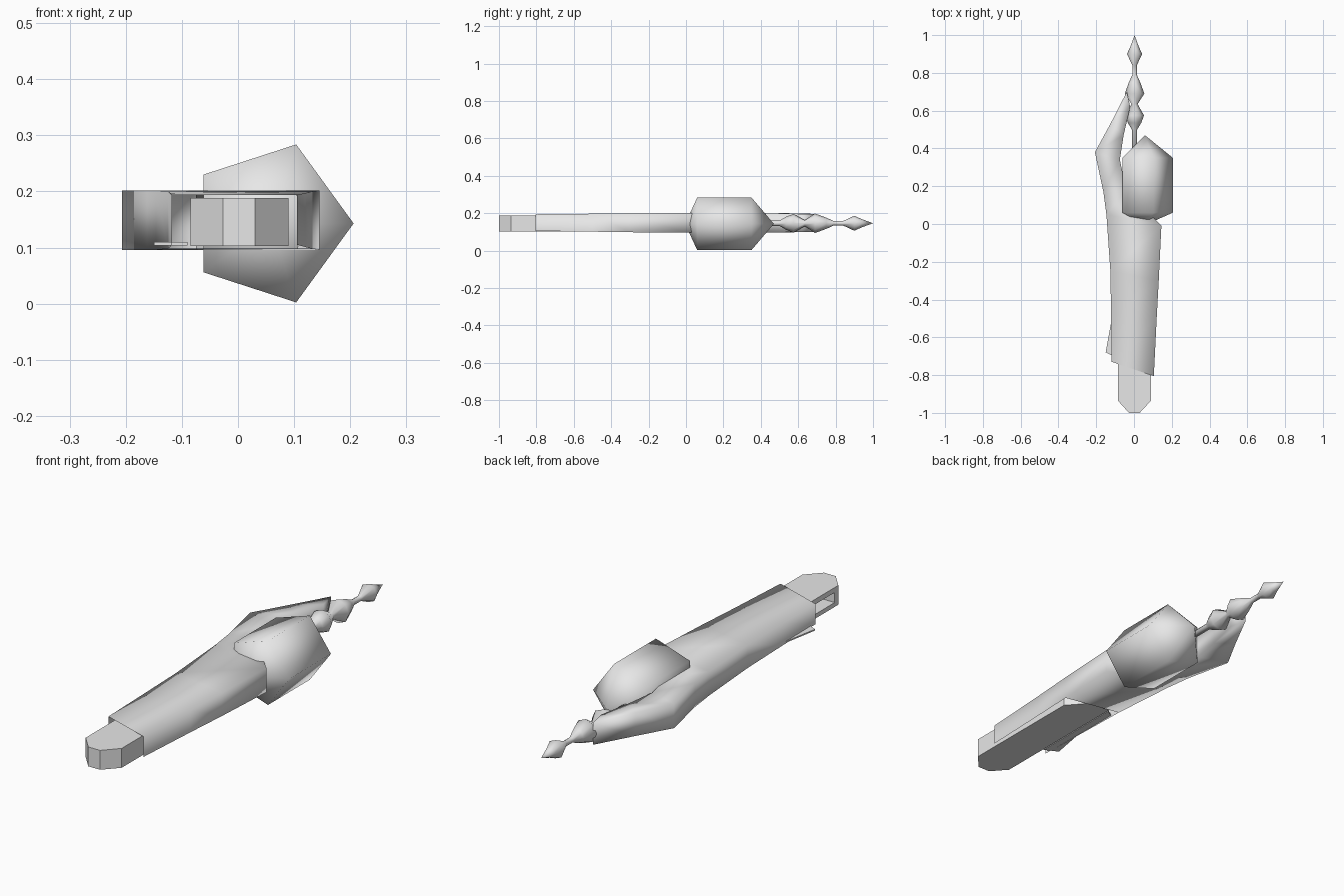
import bpy, bmesh, math

if "Cube" in bpy.data.objects:
    bpy.data.objects.remove(bpy.data.objects["Cube"])

grey = bpy.data.materials.new("light_grey")
grey.diffuse_color = (0.8, 0.8, 0.8, 1)
grey.use_nodes = True
grey.node_tree.nodes["Principled BSDF"].inputs["Base Color"].default_value = grey.diffuse_color


def make(name, verts, faces, smooth=True):
    """Mesh object from points and faces, with outward normals."""
    me = bpy.data.meshes.new(name)
    me.from_pydata(verts, [], faces)
    bm = bmesh.new()
    bm.from_mesh(me)
    bmesh.ops.recalc_face_normals(bm, faces=bm.faces)
    bm.to_mesh(me)
    bm.free()
    for p in me.polygons:
        p.use_smooth = smooth
    me.materials.append(grey)
    ob = bpy.data.objects.new(name, me)
    bpy.context.collection.objects.link(ob)
    return ob


def lathe(name, profile, sides, cx, cz, start=0.0):
    """Spin (y, radius) points around an axis parallel to y."""
    verts, faces = [], []
    for y, r in profile:
        for i in range(sides):
            a = start + 2 * math.pi * i / sides
            verts.append((cx + r * math.cos(a), y, cz + r * math.sin(a)))
    for k in range(len(profile) - 1):
        for i in range(sides):
            j = (i + 1) % sides
            faces.append((k * sides + i, k * sides + j,
                          (k + 1) * sides + j, (k + 1) * sides + i))
    ob = make(name, verts, faces)
    bm = bmesh.new()
    bm.from_mesh(ob.data)
    bmesh.ops.remove_doubles(bm, verts=bm.verts, dist=0.0005)
    bmesh.ops.recalc_face_normals(bm, faces=bm.faces)
    bm.to_mesh(ob.data)
    bm.free()
    return ob


def prism(name, outline, z0, z1):
    """Flat-shaded upright extrusion of an xy outline."""
    n = len(outline)
    verts = [(x, y, z) for z in (z0, z1) for x, y in outline]
    faces = [tuple(range(n)), tuple(range(n, 2 * n))]
    faces += [(i, (i + 1) % n, n + (i + 1) % n, n + i) for i in range(n)]
    return make(name, verts, faces, False)


# Sleeve with swept rear wing: left x, left y, right x, right y, low z, high z
stations = [
    (-0.118, -0.73, 0.105, -0.805, 0.105, 0.194),
    (-0.121, -0.50, 0.120, -0.50, 0.101, 0.197),
    (-0.125, -0.25, 0.131, -0.30, 0.098, 0.200),
    (-0.146, 0.05, 0.145, -0.01, 0.096, 0.202),
    (-0.162, 0.17, -0.040, 0.18, 0.096, 0.202),
    (-0.207, 0.38, -0.075, 0.34, 0.096, 0.202),
    (-0.125, 0.53, -0.055, 0.47, 0.097, 0.200),
    (-0.038, 0.70, -0.020, 0.62, 0.100, 0.196),
]
verts, faces = [], []
for xl, yl, xr, yr, lo, hi in stations:
    verts += [(xl, yl, lo), (xl, yl, hi), (xr, yr, hi), (xr, yr, lo)]
for k in range(len(stations) - 1):
    for i in range(4):
        if i == 3 and k < 2:      # the underside is open towards the front
            continue
        j = (i + 1) % 4
        faces.append((4 * k + i, 4 * k + j, 4 * k + 4 + j, 4 * k + 4 + i))
e = 4 * (len(stations) - 1)
faces.append((e, e + 1, e + 2, e + 3))
make("sleeve", verts, faces)

# Thin flap under the left front of the sleeve
prism("side_flap", [(-0.15, -0.68), (-0.09, -0.71), (-0.09, -0.28),
                    (-0.122, -0.30), (-0.121, -0.52)], 0.104, 0.11)

# Nose block held in the sleeve, with a recess in its left side
nose = prism("nose_block", [(-0.085, -0.16), (-0.085, -0.935), (-0.027, -1.0),
                            (0.03, -1.0), (0.09, -0.935), (0.09, -0.36)],
             0.103, 0.188)
cutter = prism("recess_cutter", [(-0.2, -0.91), (0.0, -0.91),
                                 (0.0, -0.65), (-0.2, -0.65)], 0.122, 0.166)
cutter.hide_render = True
cut = nose.modifiers.new("recess", 'BOOLEAN')
cut.operation = 'DIFFERENCE'
cut.object = cutter
cut.solver = 'EXACT'
bpy.context.view_layer.objects.active = nose
bpy.ops.object.modifier_apply(modifier=cut.name)
bpy.data.objects.remove(cutter)

# Five-sided pod on the right
lathe("pod", [(-0.005, 0.0), (0.06, 0.148), (0.35, 0.148), (0.47, 0.0)],
      5, 0.058, 0.143, 0.0)

# Beaded tail spike
lathe("tail_spike", [(0.30, 0.0), (0.30, 0.014), (0.50, 0.014), (0.535, 0.035),
                     (0.575, 0.05), (0.635, 0.016), (0.69, 0.052),
                     (0.75, 0.03), (0.79, 0.012), (0.84, 0.012),
                     (0.90, 0.04), (0.94, 0.022), (1.0, 0.0)],
      8, 0.003, 0.146)
